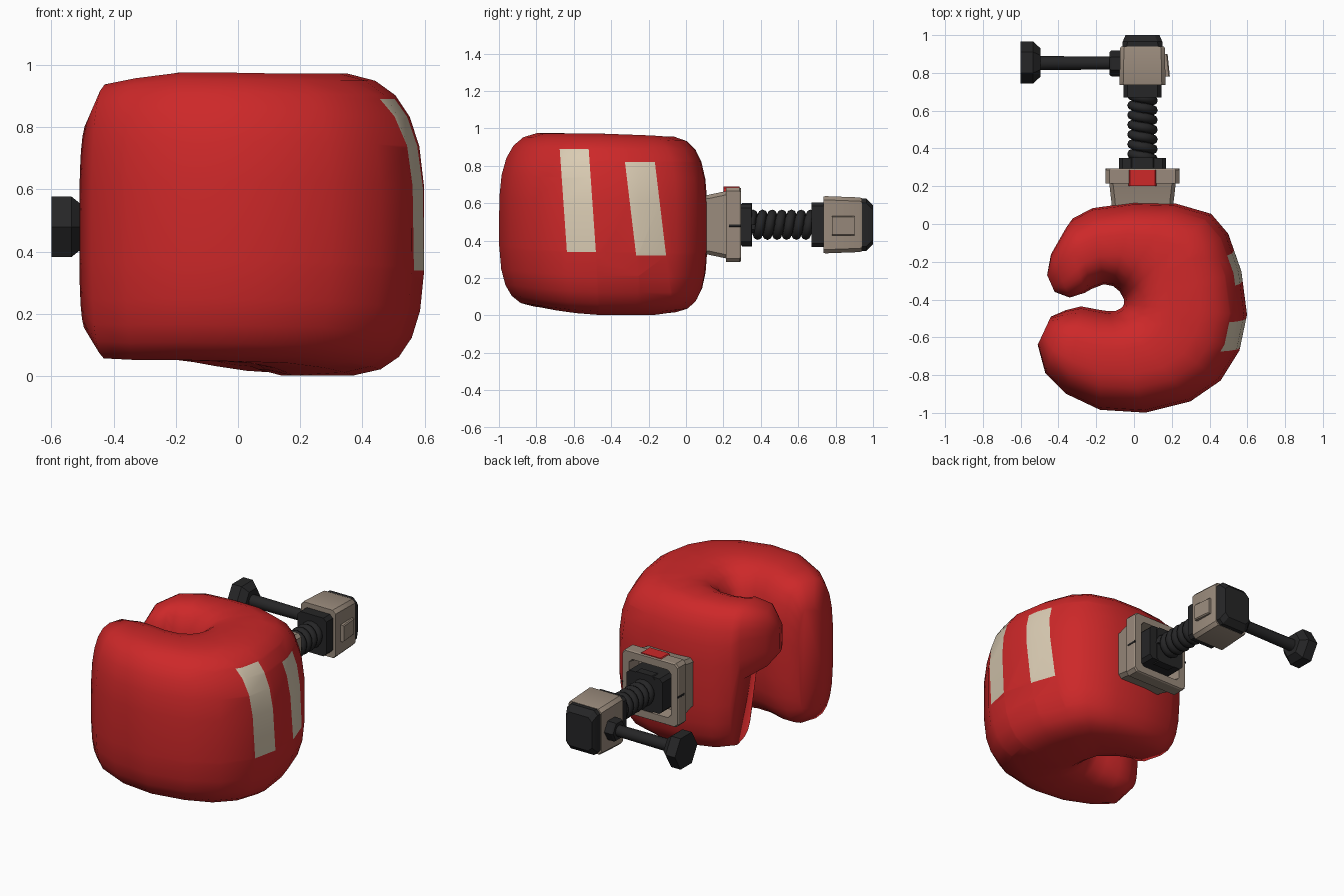
import bpy, bmesh, math
from mathutils import Vector

if "Cube" in bpy.data.objects:
    bpy.data.objects.remove(bpy.data.objects["Cube"])


def material(name, rgb):
    m = bpy.data.materials.new(name)
    m.diffuse_color = (*rgb, 1)
    m.use_nodes = True
    m.node_tree.nodes["Principled BSDF"].inputs["Base Color"].default_value = m.diffuse_color
    return m


RED = material("glove red", (0.61, 0.021, 0.022))
CREAM = material("cream", (0.70, 0.60, 0.45))
TAN = material("tan metal", (0.32, 0.255, 0.20))
DARK = material("dark metal", (0.019, 0.019, 0.02))
CX, CZ = 0.045, 0.485          # axis of the spring arm


def loft(name, rings, mats, angle=30):
    """Skin a list of equal-sized rings and close both ends."""
    bm = bmesh.new()
    vs = [[bm.verts.new(p) for p in r] for r in rings]
    n = len(rings[0])
    for a, b in zip(vs, vs[1:]):
        for i in range(n):
            j = (i + 1) % n
            bm.faces.new((a[i], a[j], b[j], b[i]))
    bm.faces.new(vs[0])
    bm.faces.new(vs[-1])
    bmesh.ops.recalc_face_normals(bm, faces=bm.faces)
    me = bpy.data.meshes.new(name)
    bm.to_mesh(me)
    bm.free()
    ob = bpy.data.objects.new(name, me)
    bpy.context.collection.objects.link(ob)
    for m in mats:
        me.materials.append(m)
    bpy.ops.object.select_all(action='DESELECT')
    ob.select_set(True)
    bpy.context.view_layer.objects.active = ob
    bpy.ops.object.shade_smooth_by_angle(angle=math.radians(angle))
    return ob


def block(name, sections, mat, cx=CX, cz=CZ, ch=0.02):
    """Chamfered rectangles (y, half width, half height) lofted along y."""
    rings = []
    for y, w, h in sections:
        pts = [(w, h - ch), (w - ch, h), (ch - w, h), (-w, h - ch),
               (-w, ch - h), (ch - w, -h), (w - ch, -h), (w, ch - h)]
        rings.append([(cx + x, y, cz + z) for x, z in pts])
    return loft(name, rings, [mat])


def turned_x(name, sections, mat, y, z, sides):
    """Round or hexagonal part (x, radius) along the x axis."""
    rings = [[(x, y + r * math.cos(math.tau * i / sides), z + r * math.sin(math.tau * i / sides))
              for i in range(sides)] for x, r in sections]
    return loft(name, rings, [mat])


# Glove: cross-sections swept from thumb tip round the palm to the fingertips
# (inner x, inner y, outer x, outer y, bottom z, top z)
SECTIONS = [
    (-.42, -.36, -.46, -.27, .62, .79), (-.34, -.39, -.44, -.16, .55, .90),
    (-.26, -.365, -.36, -.02, .49, .945), (-.225, -.345, -.325, .03, .07, .95),
    (-.16, -.32, -.22, .085, .05, .955), (-.11, -.33, 0, .115, .03, .955),
    (-.075, -.36, .22, .11, .015, .96), (-.06, -.39, .41, .055, .01, .96),
    (-.055, -.40, .50, -.05, 0, .965), (-.055, -.41, .57, -.25, 0, .97),
    (-.055, -.425, .60, -.48, 0, .975), (-.06, -.435, .56, -.67, .01, .975),
    (-.07, -.445, .46, -.83, .025, .975), (-.10, -.46, .30, -.94, .04, .975),
    (-.14, -.46, .06, -1.0, .045, .978), (-.20, -.45, -.18, -.985, .05, .978),
    (-.28, -.435, -.36, -.90, .05, .96), (-.36, -.455, -.47, -.79, .055, .94),
    (-.44, -.49, -.51, -.64, .14, .82)]


def superpow(v, n):
    return math.copysign(abs(v) ** (2 / n), v)


rings = []
for ix, iy, ox, oy, z0, z1 in SECTIONS:
    ring = []
    for i in range(24):
        a = math.tau * (i + 0.5) / 24
        n = 2.9 if math.sin(a) > 0 else 3.4      # softer top, boxier underside
        u, v = superpow(math.cos(a), n) * 0.5 + 0.5, superpow(math.sin(a), n) * 0.5 + 0.5
        ring.append((ix + (ox - ix) * u, iy + (oy - iy) * u, z0 + (z1 - z0) * v))
    rings.append(ring)
glove = loft("glove", rings, [RED, CREAM], 75)

# Two plain cream strips cut into the outer side: (y left, y right, slant, z low, z high)
STRIPS = [(-.655, -.50, -.07, .34, .89), (-.30, -.14, -.12, .32, .82)]
bm = bmesh.new()
bm.from_mesh(glove.data)


def cut(co, no, y0, y1):
    faces = [f for f in bm.faces if f.calc_center_median().x > 0.35
             and y0 - 0.25 < f.calc_center_median().y < y1 + 0.25]
    geom = set(faces) | {e for f in faces for e in f.edges} | {v for f in faces for v in f.verts}
    bmesh.ops.bisect_plane(bm, geom=list(geom), plane_co=co, plane_no=no, dist=1e-5)


for y0, y1, s, z0, z1 in STRIPS:
    for y in (y0, y1):
        cut((0, y, 0.6), Vector((0, 1, -s)).normalized(), y0, y1)
    for z in (z0, z1):
        cut((0, 0, z), (0, 0, 1), y0, y1)
for f in bm.faces:
    c = f.calc_center_median()
    f.smooth = True
    for y0, y1, s, z0, z1 in STRIPS:
        if c.x > 0.35 and z0 < c.z < z1 and y0 < c.y - s * (c.z - 0.6) < y1:
            f.material_index = 1
bm.to_mesh(glove.data)
bm.free()

# Cuff: tapered collar with a recessed flange
block("cuff", [(.05, .16, .155), (.12, .165, .16), (.215, .176, .18), (.215, .195, .2),
               (.285, .195, .2), (.293, .19, .195), (.293, .145, .15), (.21, .135, .14)], TAN)
block("cuff_tab", [(.20, .075, .02), (.285, .075, .02)], RED, cz=0.67, ch=0.008)
for side in (-1, 1):
    block("cuff_slit", [(.23, .004, .006), (.295, .004, .006)], DARK,
          cx=CX + side * 0.193, cz=0.48, ch=0.001)

# Spring arm
block("spring_base", [(.19, .125, .11), (.35, .125, .11)], DARK)
block("spring_base_step", [(.30, .075, .115), (.352, .075, .115)], DARK)
block("spring_core", [(.33, .045, .045), (.70, .045, .045)], DARK)
rings = []
TURNS, STEPS = 6.5, 16
for k in range(int(TURNS * STEPS) + 1):
    a = math.tau * k / STEPS
    radial = Vector((math.cos(a), 0, math.sin(a)))
    c = Vector((CX, 0.345 + 0.335 * k / (TURNS * STEPS), CZ)) + radial * 0.056
    rings.append([c + 0.025 * (radial * math.cos(b) + Vector((0, 1, 0)) * math.sin(b))
                  for b in (math.tau * i / 8 for i in range(8))])
loft("spring", rings, [DARK], 60)

# Head block with dark ends
block("head_collar", [(.67, .10, .12), (.75, .10, .12)], DARK)
block("head", [(.735, .12, .15), (.745, .122, .153), (.93, .118, .146), (.94, .114, .142)], TAN)
block("head_cap", [(.93, .108, .14), (.965, .105, .14), (1.0, .09, .105)], DARK, ch=0.025)
block("side_button", [(.78, .03, .052), (.90, .018, .052)], TAN, cx=0.16, cz=0.48, ch=0.006)

# Crank handle
turned_x("handle_collar", [(-.13, .06), (-.12, .068), (-.06, .068)], DARK, .85, .48, 6)
turned_x("handle_rod", [(-.52, .042), (-.49, .037), (-.10, .034)], DARK, .852, .48, 12)
turned_x("handle_knob", [(-.60, .112), (-.535, .112), (-.495, .075)], DARK, .855, .48, 6)
